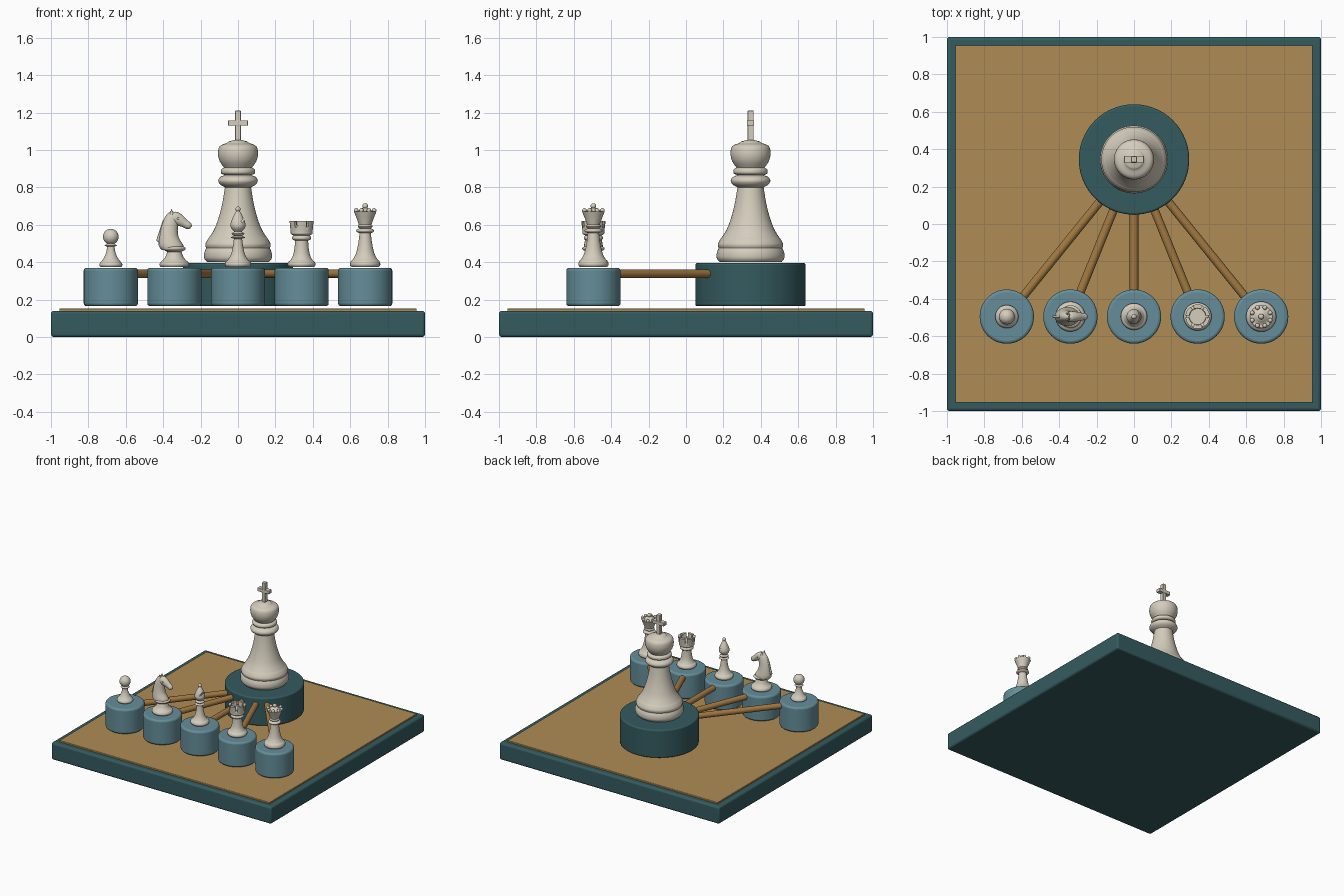
import bpy
import bmesh
import math
from mathutils import Vector, Matrix

if "Cube" in bpy.data.objects:
    bpy.data.objects.remove(bpy.data.objects["Cube"])


def make_material(name, colour):
    mat = bpy.data.materials.new(name)
    mat.use_nodes = True
    mat.diffuse_color = (*colour, 1)
    mat.node_tree.nodes["Principled BSDF"].inputs["Base Color"].default_value = (*colour, 1)
    return mat


TEAL = make_material("dark teal", (0.035, 0.105, 0.115))
SAND = make_material("sand", (0.43, 0.265, 0.09))
BLUE = make_material("dusty blue", (0.13, 0.27, 0.32))
IVORY = make_material("ivory", (0.66, 0.61, 0.51))
BROWN = make_material("rod brown", (0.36, 0.19, 0.055))


def finish(name, bm, mat, location=(0, 0, 0), bevel=0, smooth=True):
    """Turn a bmesh into a named, coloured object."""
    bmesh.ops.recalc_face_normals(bm, faces=bm.faces[:])
    mesh = bpy.data.meshes.new(name)
    bm.to_mesh(mesh)
    bm.free()
    mesh.materials.append(mat)
    obj = bpy.data.objects.new(name, mesh)
    obj.location = location
    bpy.context.collection.objects.link(obj)
    if bevel:
        mod = obj.modifiers.new("soft edges", "BEVEL")
        mod.width = bevel
        mod.segments = 3
        mod.limit_method = "ANGLE"
    if smooth:
        bpy.ops.object.select_all(action="DESELECT")
        obj.select_set(True)
        bpy.context.view_layer.objects.active = obj
        bpy.ops.object.shade_smooth_by_angle(angle=math.radians(38))
    return obj


def box(name, size, location, mat, bevel=0, turn=0):
    bm = bmesh.new()
    bmesh.ops.create_cube(bm, size=1)
    bmesh.ops.scale(bm, vec=size, verts=bm.verts)
    bmesh.ops.rotate(bm, matrix=Matrix.Rotation(turn, 3, "Z"), verts=bm.verts)
    return finish(name, bm, mat, location, bevel)


def ball(name, radius, location, mat=IVORY, stretch=1):
    bm = bmesh.new()
    bmesh.ops.create_uvsphere(bm, u_segments=24, v_segments=14, radius=radius)
    bmesh.ops.scale(bm, vec=(1, 1, stretch), verts=bm.verts)
    return finish(name, bm, mat, location)


def cylinder(name, radius, start, end, mat, sides=64, bevel=0, tip=None):
    start, end = Vector(start), Vector(end)
    axis = end - start
    bm = bmesh.new()
    bmesh.ops.create_cone(bm, cap_ends=True, segments=sides, radius1=radius,
                          radius2=radius if tip is None else tip, depth=axis.length)
    bmesh.ops.rotate(bm, matrix=axis.to_track_quat("Z", "Y").to_matrix(), verts=bm.verts)
    return finish(name, bm, mat, (start + end) / 2, bevel)


def skin_rings(name, rings, location):
    """Join closed rings of points into a capped tube."""
    bm = bmesh.new()
    loops = [[bm.verts.new(p) for p in ring] for ring in rings]
    count = len(loops[0])
    for low, high in zip(loops, loops[1:]):
        for i in range(count):
            j = (i + 1) % count
            bm.faces.new((low[i], low[j], high[j], high[i]))
    bm.faces.new(loops[0][::-1])
    bm.faces.new(loops[-1])
    return finish(name, bm, IVORY, location)


def flow(points, steps=4):
    """Curve through the points; a doubled point keeps a crisp corner."""
    pts = [Vector(p) for p in points]
    out = []
    for i in range(len(pts) - 1):
        a, b, c, d = pts[max(i - 1, 0)], pts[i], pts[i + 1], pts[min(i + 2, len(pts) - 1)]
        if (b - c).length == 0:
            continue
        for s in range(steps):
            t = s / steps
            out.append(b + (c - a) * t / 2 + (a - b * 2.5 + c * 2 - d / 2) * t * t
                       + ((b - c) * 1.5 + (d - a) / 2) * t ** 3)
    return out + [pts[-1]]


def lathe(name, profile, location, sides=48):
    rings = []
    for r, z in flow(profile):
        r = max(r, 0.002)
        rings.append([(r * math.cos(k * math.tau / sides), r * math.sin(k * math.tau / sides), z)
                      for k in range(sides)])
    return skin_rings(name, rings, location)


def cut(target, cutter):
    mod = target.modifiers.new("cut", "BOOLEAN")
    mod.operation = "DIFFERENCE"
    mod.solver = "EXACT"
    mod.object = cutter
    cutter.hide_render = True
    cutter.hide_set(True)
    cutter.display_type = "WIRE"


# Board
box("board_base", (2, 2, 0.14), (0, 0, 0.07), TEAL, 0.015)
box("board_panel", (1.91, 1.91, 0.02), (0, 0, 0.142), SAND, 0.004)

# Pedestals and rods
KING_Y, ROW_Y, TOP, GAP = 0.345, -0.495, 0.375, 0.34
hub = Vector((0, KING_Y, 0.338))
cylinder("king_pedestal", 0.295, (0, KING_Y, 0.165), (0, KING_Y, 0.395), TEAL, 96, 0.01)
places = []
for i, label in enumerate(("pawn", "knight", "bishop", "rook", "queen")):
    x = (i - 2) * GAP
    places.append((x, ROW_Y, TOP))
    cylinder(label + "_pedestal", 0.145, (x, ROW_Y, 0.165), (x, ROW_Y, 0.37), BLUE, 64, 0.015)
    spot = Vector((x, ROW_Y, hub.z))
    way = (hub - spot).normalized()
    cylinder(label + "_rod", 0.023, spot + way * 0.12, hub - way * 0.28, BROWN, 24, 0.006)
pawn, knight, bishop, rook, queen = (Vector(p) for p in places)

# King
king = Vector((0, KING_Y, 0.4))
lathe("king_body", [(.165, 0), (.165, 0), (.18, .02), (.18, .05), (.17, .075), (.17, .075),
                    (.175, .095), (.163, .12), (.155, .13), (.155, .13), (.125, .18), (.1, .25),
                    (.083, .32), (.07, .4), (.07, .4), (.095, .415), (.106, .435), (.095, .455),
                    (.07, .465), (.07, .465), (.09, .475), (.09, .495), (.075, .505), (.075, .505),
                    (.098, .54), (.107, .58), (.098, .62), (.06, .637), (.05, .645),
                    (.05, .645), (.0, .658)], king, 64)
box("king_cross_upright", (0.03, 0.032, 0.17), king + Vector((0, 0, 0.725)), IVORY, 0.003)
box("king_cross_arm", (0.105, 0.038, 0.028), king + Vector((0, 0, 0.744)), IVORY, 0.003)

# Pawn
lathe("pawn_body", [(.056, 0), (.056, 0), (.062, .01), (.056, .024), (.05, .03), (.05, .03),
                    (.036, .05), (.024, .08), (.02, .108), (.02, .108), (.033, .115),
                    (.02, .123), (.02, .14)], pawn)
ball("pawn_head", 0.042, pawn + Vector((0, 0, 0.161)))

# Knight: turned foot, lofted neck and head
lathe("knight_foot", [(.074, 0), (.074, 0), (.08, .012), (.074, .026), (.066, .032), (.066, .032),
                      (.05, .05), (.038, .08), (.038, .08), (.055, .09), (.06, .1),
                      (.05, .108)], knight)


def loft(name, sections, sides=20):
    """Sections: x, z, half length, half width, tilt in degrees."""
    rings = []
    for x, z, length, width, tilt in flow(sections, 3):
        c, s = math.cos(math.radians(tilt)), math.sin(math.radians(tilt))
        ring = []
        for k in range(sides):
            a = k * math.tau / sides
            u = length * math.cos(a)
            ring.append((x + u * c, width * math.sin(a), z + u * s))
        rings.append(ring)
    return skin_rings(name, rings, knight)


loft("knight_neck", [(-.01, .09, .058, .05, 0), (-.018, .115, .066, .05, 0),
                     (-.028, .16, .052, .042, -5), (-.025, .21, .045, .034, -18),
                     (-.01, .255, .04, .028, -40), (.005, .28, .025, .018, -55)])
loft("knight_head", [(-.022, .28, .015, .015, 50), (-.005, .268, .032, .028, 55),
                     (.025, .25, .032, .027, 55), (.055, .232, .023, .021, 52),
                     (.078, .217, .019, .018, 50), (.088, .21, .008, .008, 50)])
for side, label in ((1, "left"), (-1, "right")):
    root = knight + Vector((-0.014, side * 0.014, 0.28))
    cylinder("knight_ear_" + label, 0.011, root, root + Vector((-0.002, side * 0.003, 0.028)),
             IVORY, 12, 0, 0.001)
    ball("knight_eye_" + label, 0.006, knight + Vector((0.02, side * 0.026, 0.258)))
box("knight_mane", (0.035, 0.014, 0.12), knight + Vector((-0.063, 0, 0.19)), IVORY,
    0.006).rotation_euler.y = math.radians(18)

# Bishop with a slanted slit
lathe("bishop_body", [(.064, 0), (.064, 0), (.071, .012), (.066, .026), (.056, .034), (.056, .034),
                      (.04, .06), (.029, .1), (.022, .15), (.022, .15), (.038, .157),
                      (.022, .166), (.022, .166), (.034, .177), (.022, .187), (.022, .195)], bishop)
mitre = lathe("bishop_mitre", [(.022, .19), (.022, .19), (.036, .207), (.04, .225), (.034, .25),
                               (.02, .28), (.008, .3)], bishop)
ball("bishop_tip", 0.014, bishop + Vector((0, 0, 0.308)))
slit = box("bishop_slit_cutter", (0.06, 0.12, 0.009), bishop + Vector((0.036, 0, 0.262)), IVORY)
slit.rotation_euler.y = math.radians(-55)
cut(mitre, slit)

# Rook with slotted battlements
lathe("rook_body", [(.068, 0), (.068, 0), (.075, .012), (.07, .026), (.06, .034), (.06, .034),
                    (.046, .06), (.038, .1), (.035, .14), (.035, .14), (.05, .148),
                    (.05, .16), (.04, .17), (.04, .17)], rook)
tower = lathe("rook_tower", [(.036, .165), (.036, .165), (.056, .175), (.058, .185), (.058, .185),
                             (.065, .245), (.065, .245), (.045, .245), (.045, .245),
                             (.043, .21), (.043, .21), (0, .21)], rook)
for k in range(3):
    cut(tower, box("rook_slot_cutter", (0.16, 0.012, 0.06), rook + Vector((0, 0, 0.243)),
                   IVORY, 0, k * math.pi / 3))

# Queen with a crown of beads
lathe("queen_body", [(.074, 0), (.074, 0), (.081, .012), (.076, .03), (.066, .04), (.066, .04),
                     (.05, .07), (.038, .12), (.03, .18), (.03, .18), (.046, .188),
                     (.046, .198), (.03, .206), (.03, .206), (.04, .215), (.034, .226), (.034, .226),
                     (.046, .26), (.06, .295), (.06, .295), (.046, .295), (.046, .295),
                     (.036, .3), (.02, .312), (0, .32)], queen)
ball("queen_tip", 0.015, queen + Vector((0, 0, 0.325)))
for k in range(8):
    a = (k + 0.5) * math.tau / 8
    ball("queen_bead", 0.012, queen + Vector((0.052 * math.cos(a), 0.052 * math.sin(a), 0.302)))
